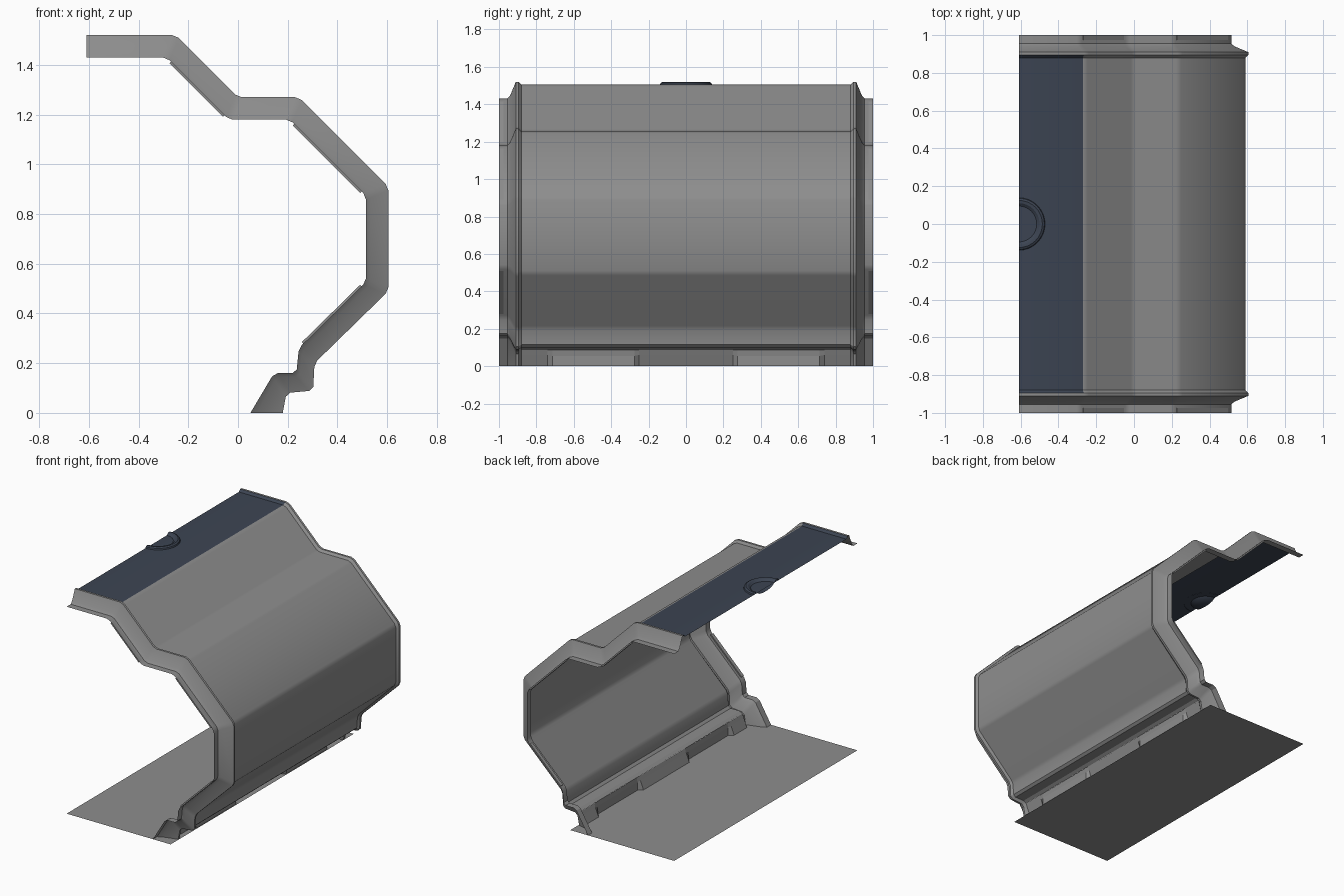
import bpy, bmesh, math
from mathutils import Vector

if "Cube" in bpy.data.objects:
    bpy.data.objects.remove(bpy.data.objects["Cube"])


def material(name, c):
    m = bpy.data.materials.new(name)
    m.diffuse_color = (*c, 1)
    m.use_nodes = True
    m.node_tree.nodes["Principled BSDF"].inputs["Base Color"].default_value = m.diffuse_color
    return m


GREY = material("wall grey", (0.27, 0.27, 0.27))
DARK = material("dark navy", (0.045, 0.058, 0.085))


def finish(name, bm, mats=(GREY,), smooth=True):
    bmesh.ops.recalc_face_normals(bm, faces=bm.faces)
    me = bpy.data.meshes.new(name)
    bm.to_mesh(me)
    bm.free()
    ob = bpy.data.objects.new(name, me)
    bpy.context.collection.objects.link(ob)
    for m in mats:
        me.materials.append(m)
    if smooth:
        bpy.ops.object.select_all(action='DESELECT')
        bpy.context.view_layer.objects.active = ob
        ob.select_set(True)
        bpy.ops.object.shade_smooth_by_angle(angle=math.radians(29))
    return ob


def chamfer(points, d=0.015):
    # cut every inner corner of an open profile
    p = [Vector(q) for q in points]
    out = [p[0]]
    for a, b, c in zip(p, p[1:], p[2:]):
        out += [b + (a - b).normalized() * d, b + (c - b).normalized() * d]
    return out + [p[-1]]


def loft(stations):
    # join x/z profiles placed at successive y positions
    bm = bmesh.new()
    rows = [[bm.verts.new((p[0], y, p[1])) for p in prof] for y, prof in stations]
    for r, s in zip(rows, rows[1:]):
        for i in range(len(r) - 1):
            bm.faces.new((r[i], r[i + 1], s[i + 1], s[i]))
    return bm


# cross-sections: end rim, raised rib, main panel
rim_pts = [(-.61, 1.43), (-.287, 1.43), (-.037, 1.18), (.208, 1.18), (.515, .873),
           (.515, .527), (.245, .262), (.235, .16), (.145, .16), (.05, 0)]
rib_pts = [(-.61, 1.52), (-.25, 1.52), (0, 1.27), (.245, 1.27), (.605, .91),
           (.605, .49), (.308, .2), (.302, .09), (.195, .08), (.18, 0)]
panel_pts = [(-.61, 1.505), (-.256, 1.505), (-.006, 1.255), (.239, 1.255), (.59, .904),
             (.59, .496), (.298, .205), (.29, .1), (.19, .1), (.15, 0)]
rim, rib, panel = (chamfer(p) for p in (rim_pts, rib_pts, panel_pts))
neck = [a.lerp(b, 0.2) for a, b in zip(rim, rib)]

# corridor shell with dark roof strip
half = [(1, rim), (.955, rim), (.94, neck), (.91, rib), (.895, rib), (.88, panel)]
bm = loft([(-y, p) for y, p in half] + half[::-1])
gone = []
for f in bm.faces:
    c = f.calc_center_median()
    if abs(c.y) < .5 and c.z < .07:
        gone.append(f)
    elif abs(c.y) < .89 and c.x < -.3 and c.z > 1.4:
        f.material_index = 1
bmesh.ops.delete(bm, geom=gone, context='FACES_ONLY')
finish("corridor_shell", bm, (GREY, DARK))

# skirting with two recessed trapezoid bays
plain = [(.184, .086), (.174, .06), (.15, 0)]
bay = [(.184, .086), (.179, .055), (.179, 0)]
side = [(.88, plain), (.74, plain), (.715, bay), (.275, bay), (.25, plain)]
finish("skirting", loft([(-y, p) for y, p in side] + side[::-1]), smooth=False)

# floor
bm = bmesh.new()
bm.faces.new([bm.verts.new(v) for v in
              ((-.61, -1, 0), (.185, -1, 0), (.185, 1, 0), (-.61, 1, 0))])
finish("floor", bm, smooth=False)

# half of a round dished ceiling fixture
bm = bmesh.new()
dish = [(.14, 1.503), (.136, 1.514), (.125, 1.52), (.11, 1.518), (.095, 1.505),
        (.07, 1.49), (.035, 1.483), (.002, 1.481)]
rows = []
for k in range(17):
    a = -math.pi / 2 + math.pi * k / 16
    rows.append([bm.verts.new((-.61 + r * math.cos(a), r * math.sin(a), z)) for r, z in dish])
for r, s in zip(rows, rows[1:]):
    for i in range(len(dish) - 1):
        bm.faces.new((r[i], s[i], s[i + 1], r[i + 1]))
finish("ceiling_fixture", bm, (DARK,))

# thin joint plates on the sloping parts of both end rims
for sign, end in ((-1, "front"), (1, "back")):
    for i in (1, 3, 5):
        a, b = Vector(rim_pts[i]), Vector(rim_pts[i + 1])
        t = (b - a).normalized()
        n = Vector((t.y, -t.x))
        a, b = a + t * .025, b - t * .025
        bm = bmesh.new()
        q = [a - n * .002, b - n * .002, b + n * .008, a + n * .008]
        f = bm.faces.new([bm.verts.new((p.x, sign * .975, p.y)) for p in q])
        ext = bmesh.ops.extrude_face_region(bm, geom=[f])
        bmesh.ops.translate(bm, vec=(0, sign * .025, 0),
                            verts=[v for v in ext["geom"] if isinstance(v, bmesh.types.BMVert)])
        finish(f"{end}_joint_plate_{i}", bm, smooth=False)
